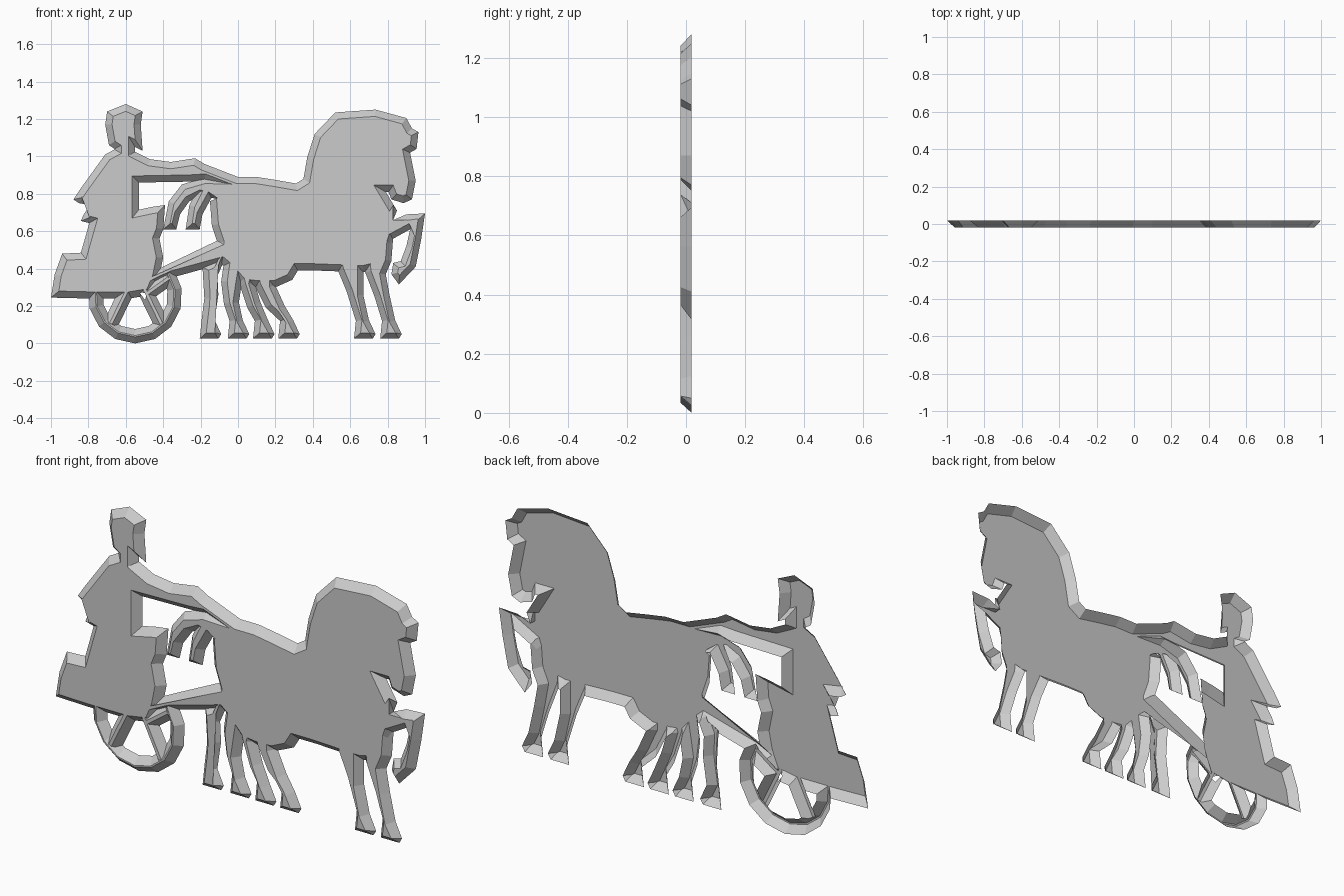
import bpy, bmesh, math
from mathutils import Vector

if "Cube" in bpy.data.objects:
    bpy.data.objects.remove(bpy.data.objects["Cube"])

HALF = 0.019   # half thickness of the plaque
parts = []


def plate(name, pts, seams=(), inset=3.6):
    """Bevelled solid plate from an outline in hundredths of a unit (x, z).
    The front is inset; edges listed in seams lie inside a neighbour and get no inset."""
    n = len(pts)
    p = [Vector(q) for q in pts]
    seams = {s % n for s in seams}
    area = sum(p[i].cross(p[(i + 1) % n]) for i in range(n))
    if area < 0:
        p.reverse()
        seams = {(n - 2 - s) % n for s in seams}
    norms = []
    for i in range(n):
        d = (p[(i + 1) % n] - p[i]).normalized()
        norms.append(Vector((-d.y, d.x)))
    off = [0 if i in seams else inset for i in range(n)]
    front = []
    for i in range(n):
        a, b = norms[i - 1], norms[i]
        oa, ob = off[i - 1], off[i]
        det = a.cross(b)
        if abs(det) < 0.05:
            d = (a + b).normalized() * max(oa, ob)
        else:
            d = Vector((oa * b.y - ob * a.y, ob * a.x - oa * b.x)) / det
        if d.length > 2.2 * inset:
            d = d.normalized() * 2.2 * inset
        front.append(p[i] + d)
    verts = [(q.x / 100, -HALF, q.y / 100) for q in front]
    verts += [(q.x / 100, HALF, q.y / 100) for q in p]
    faces = [list(range(n)), list(range(2 * n - 1, n - 1, -1))]
    for i in range(n):
        j = (i + 1) % n
        faces.append([n + i, n + j, j, i])
    me = bpy.data.meshes.new(name)
    me.from_pydata(verts, [], faces)
    me.update()
    ob = bpy.data.objects.new(name, me)
    bpy.context.collection.objects.link(ob)
    parts.append(ob)


def leg(name, left, ankle, right):
    """Leg outline: left edge down, shared hoof shape, right edge up, open top."""
    hoof = [(ankle, 12), (ankle - 1, 2.5), (ankle + 9, 2.5), (ankle + 10.5, 5), (ankle + 7, 12.5)]
    plate(name, left + hoof + right, [-1], 3.2)


def bar(name, a, b, width):
    """Straight strip with both ends open."""
    a, b = Vector(a), Vector(b)
    d = (b - a).normalized()
    s = Vector((-d.y, d.x)) * width / 2
    plate(name, [a - s, b - s, b + s, a + s], [1, 3], 3.2)


# horse trunk, neck and head
plate("horse_body",
      [(-15, 76), (-14, 63), (-11, 54), (-12, 45), (-6, 40), (2, 31), (10, 30), (20, 30),
       (29, 34), (32, 39), (41, 39), (54, 38.5), (67, 38), (79, 41), (83, 57),
       (83, 66), (85, 71), (79, 81), (80.5, 81), (82, 77), (88.5, 75), (93, 77), (95, 87),
       (92, 102), (95.5, 104), (96.5, 113), (93, 115), (90, 120.5), (73.5, 125), (52, 123.5),
       (41, 112), (37, 99.5), (35, 88), (31, 85.5), (19.5, 87.5), (10, 89), (-1, 89), (-6, 80)],
      [14, 36, 37])

# rider
plate("rider_body_and_reins",
      [(-70, 62), (-84, 65.5), (-82.5, 69), (-79, 74), (-85, 75), (-88, 77), (-84, 83), (-71, 101),
       (-60, 107), (-56, 103), (-47, 98.5), (-36, 97), (-23, 99), (-18, 96), (0, 89), (0, 80),
       (-18, 87), (-26, 86.5), (-53, 86), (-53, 60), (-65, 55)], [14, 19, 20])
plate("rider_head", [(-55, 96), (-55, 105), (-51, 103), (-52, 117), (-51, 124), (-60, 128),
                     (-70, 124), (-71, 117), (-69, 106), (-66, 104), (-66, 96)], [-1])

# chariot
plate("chariot_body",
      [(-79, 66), (-84, 48.5), (-94, 48), (-98, 37), (-100, 24.5), (-80, 24), (-58, 24), (-46, 26),
       (-42, 36), (-40, 46), (-42, 56), (-40, 61), (-39, 74), (-46, 73), (-60, 70), (-60, 80)],
      [14, 15])
angles = [math.radians(a) for a in range(170, 400, 25)]
ring = [(-55 + 25.2 * math.cos(a), 25.2 + 25.2 * math.sin(a)) for a in angles]
ring += [(-55 + 17.5 * math.cos(a), 25.2 + 17.5 * math.sin(a)) for a in reversed(angles)]
plate("wheel_rim", ring, [len(angles) - 1, -1], 3.4)
for i, (a, b) in enumerate([((-59, 29), (-68, 10.5)), ((-50, 29), (-41, 10.5)),
                            ((-51, 25), (-37, 35))]):
    bar(f"wheel_spoke_{i + 1}", a, b, 8)
plate("draw_pole", [(-48, 31), (-36, 35), (4, 46), (4, 62), (-11, 55), (-36, 43), (-48, 37)],
      [2, 6])

# tail
plate("tail", [(0, 88), (-18, 88.5), (-30, 85), (-37, 76), (-40, 61), (-33, 61), (-31, 69),
               (-26, 76), (-20, 79), (-10, 77), (0, 70)], [9, 10], 3)
plate("tail_strand", [(-21, 84), (-26, 74), (-28, 61), (-20.5, 61), (-19, 69), (-13, 80)], [-1], 3)

# hind legs
leg("hind_leg_1", [(-10, 52), (-13, 44), (-19, 41), (-18, 24)], -19.5,
    [(-10.5, 26), (-11, 36), (-8, 43), (-3, 48)])
leg("hind_leg_2", [(-7, 47), (-9, 33), (-7.5, 21)], -4.5, [(0.5, 22), (2, 32), (4, 44)])
leg("hind_leg_3", [(-1, 40), (1, 31), (5, 19)], 9, [(12, 22), (9, 32), (11, 40)])
leg("hind_leg_4", [(7, 39), (9, 31), (15, 19)], 22.5, [(25, 20), (20, 31), (20, 40)])

# front legs
leg("front_leg_1", [(52, 48), (53, 40), (58, 28)], 63, [(67, 26), (67, 40), (67, 48)])
leg("front_leg_2", [(67, 48), (68, 38), (73, 25)], 77, [(81, 26), (79, 37), (82, 44), (83, 57)])
plate("raised_front_leg",
      [(76, 66), (83, 66), (90, 69), (100, 69.5), (98, 56), (95, 41), (86, 31.5), (82, 37),
       (83, 43), (87, 44), (90, 52), (92, 61), (83, 56), (76, 56)], [0, 12, 13], 3.2)

# fuse the parts into one relief
base = parts[0]
for ob in parts[1:]:
    m = base.modifiers.new("join_" + ob.name, 'BOOLEAN')
    m.operation, m.solver, m.object, m.use_self = 'UNION', 'EXACT', ob, True
dg = bpy.context.evaluated_depsgraph_get()
fused = bpy.data.meshes.new_from_object(base.evaluated_get(dg))
for ob in parts:
    bpy.data.objects.remove(ob)

# the back of the relief is open
bm = bmesh.new()
bm.from_mesh(fused)
bmesh.ops.delete(bm, geom=[f for f in bm.faces if all(v.co.y > HALF - 1e-4 for v in f.verts)],
                 context='FACES')
bmesh.ops.dissolve_limit(bm, angle_limit=0.01, verts=bm.verts, edges=bm.edges)
bm.to_mesh(fused)
bm.free()
relief = bpy.data.objects.new("horse_and_chariot_relief", fused)
bpy.context.collection.objects.link(relief)
